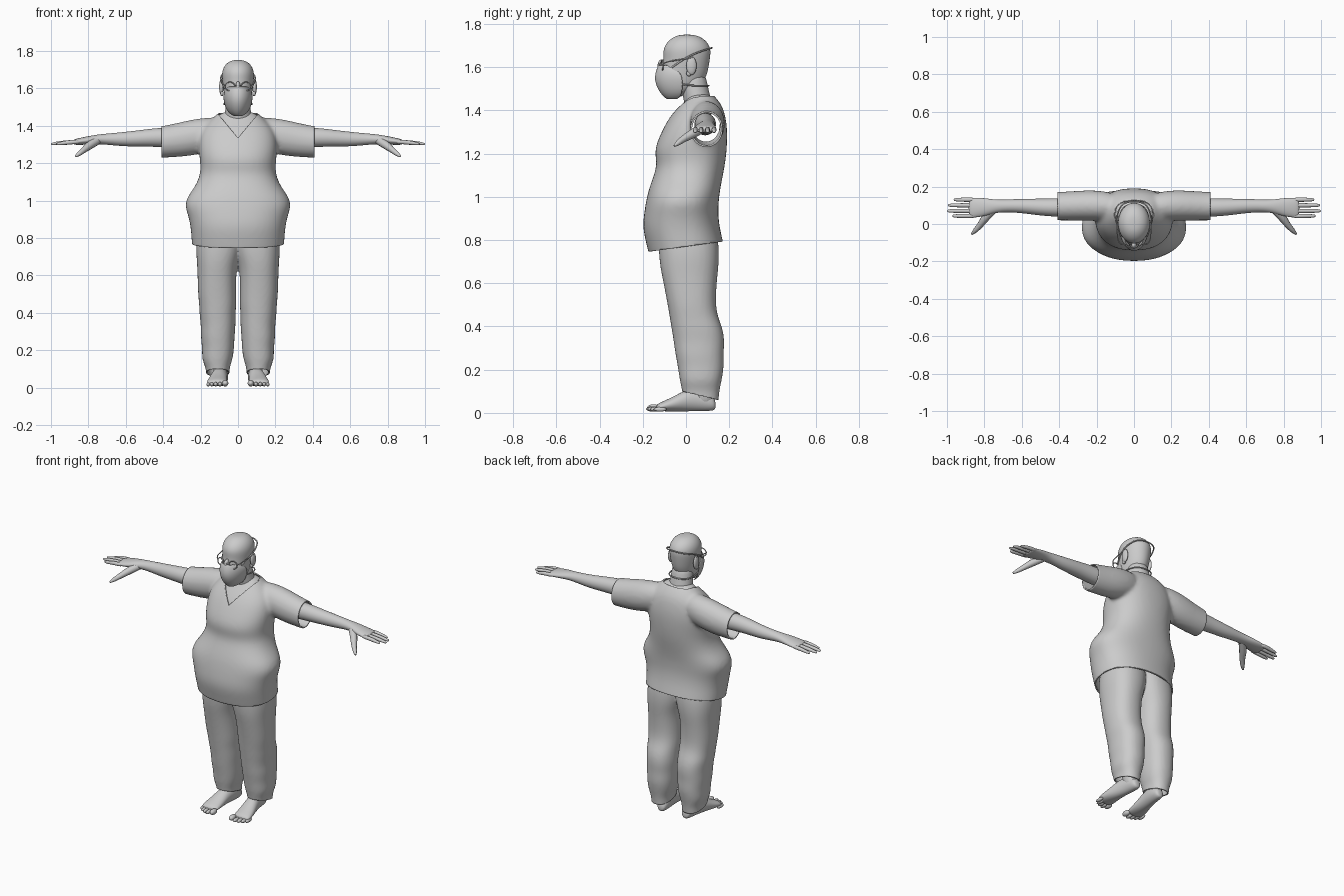
import bpy, bmesh, math
from mathutils import Vector

if "Cube" in bpy.data.objects:
    bpy.data.objects.remove(bpy.data.objects["Cube"])

AX = {'z': lambda t, a, b: (a, b, t), 'x': lambda t, a, b: (t, a, b), 'y': lambda t, a, b: (a, t, b)}

def add(name, me):
    ob = bpy.data.objects.new(name, me)
    bpy.context.collection.objects.link(ob)
    return ob

def finish(ob, sub=0, mirror=False, thick=0):
    ob.data.shade_smooth()
    if mirror:
        ob.modifiers.new("mirror", 'MIRROR').use_mirror_merge = False
    if thick:
        m = ob.modifiers.new("thickness", 'SOLIDIFY')
        m.thickness, m.offset = thick, -1
    if sub:
        m = ob.modifiers.new("smooth", 'SUBSURF')
        m.levels = m.render_levels = sub
    return ob

def loft(name, rings, axis='z', n=16, power=2.0, sub=2, mirror=False):
    """Closed skin over rings (t, a_min, a_max, b_min, b_max) along an axis."""
    bm = bmesh.new()
    rows = []
    for t, a0, a1, b0, b1 in rings:
        row = []
        for i in range(n):
            c, s = math.cos(2 * math.pi * i / n), math.sin(2 * math.pi * i / n)
            u = math.copysign(abs(c) ** (2 / power), c)
            v = math.copysign(abs(s) ** (2 / power), s)
            row.append(bm.verts.new(AX[axis](t, (a0 + a1 + (a1 - a0) * u) / 2, (b0 + b1 + (b1 - b0) * v) / 2)))
        rows.append(row)
    for p, q in zip(rows, rows[1:]):
        for i in range(n):
            bm.faces.new((p[i], p[(i + 1) % n], q[(i + 1) % n], q[i]))
    bm.faces.new(rows[0])
    bm.faces.new(rows[-1])
    bmesh.ops.recalc_face_normals(bm, faces=bm.faces)
    me = bpy.data.meshes.new(name)
    bm.to_mesh(me)
    bm.free()
    return finish(add(name, me), sub, mirror)

def sym(rings):
    """(z, half width, y front, y back) -> loft rings centred on x = 0."""
    return [(z, -w, w, f, b) for z, w, f, b in rings]

def mid(rings):
    """(t, centre, half, centre, half) -> loft rings."""
    return [(t, c - h, c + h, d - k, d + k) for t, c, h, d, k in rings]

def baked(ob):
    dg = bpy.context.evaluated_depsgraph_get()
    return bpy.data.meshes.new_from_object(ob.evaluated_get(dg))

def tube(name, pts, r, radii=None, mirror=False, cyclic=False):
    cu = bpy.data.curves.new(name, 'CURVE')
    cu.dimensions, cu.bevel_depth, cu.bevel_resolution, cu.use_fill_caps = '3D', r, 3, True
    sp = cu.splines.new('NURBS')
    sp.points.add(len(pts) - 1)
    for i, p in enumerate(pts):
        sp.points[i].co = (*p, 1)
        sp.points[i].radius = radii[i] if radii else 1
    sp.order_u, sp.use_endpoint_u, sp.use_cyclic_u, sp.resolution_u = 3, not cyclic, cyclic, 6
    tmp = add("tmp", cu)
    me = baked(tmp)
    bpy.data.objects.remove(tmp)
    return finish(add(name, me), 0, mirror)

def ball(name, loc, size, mirror=False, seg=20):
    bm = bmesh.new()
    bmesh.ops.create_uvsphere(bm, u_segments=seg, v_segments=seg // 2 + 2, radius=1)
    for v in bm.verts:
        v.co = Vector([l + c * s for l, c, s in zip(loc, v.co, size)])
    me = bpy.data.meshes.new(name)
    bm.to_mesh(me)
    bm.free()
    return finish(add(name, me), 0, mirror)

def fuse(parts, voxel, smooth):
    """Blend overlapping parts into one skin and return it as a bmesh."""
    bm = bmesh.new()
    for p in parts:
        bm.from_mesh(baked(p))
        bpy.data.objects.remove(p)
    me = bpy.data.meshes.new("fused")
    bm.to_mesh(me)
    bm.free()
    ob = add("fused", me)
    m = ob.modifiers.new("remesh", 'REMESH')
    m.mode, m.voxel_size = 'VOXEL', voxel
    m = ob.modifiers.new("relax", 'SMOOTH')
    m.factor, m.iterations = 0.5, smooth
    out = bmesh.new()
    out.from_mesh(baked(ob))
    bpy.data.objects.remove(ob)
    return out

def cut(bm, co, no, clear=True):
    bmesh.ops.bisect_plane(bm, geom=bm.verts[:] + bm.edges[:] + bm.faces[:], plane_co=co, plane_no=no, clear_outer=clear)

def drop(bm, test):
    bmesh.ops.delete(bm, geom=[f for f in bm.faces if test(f.calc_center_median())], context='FACES')

def emit(name, bm, thick):
    me = bpy.data.meshes.new(name)
    bm.to_mesh(me)
    return finish(add(name, me), thick=thick)

# Shirt: torso and sleeves blended, then opened at hem, cuffs and neck
torso = loft("torso", sym([
    (.68, .24, -.165, .185), (.76, .249, -.178, .182), (.85, .253, -.203, .158), (.92, .268, -.196, .15),
    (.97, .287, -.188, .152), (1.02, .275, -.178, .157), (1.08, .226, -.158, .168), (1.15, .2, -.132, .182),
    (1.215, .205, -.152, .19), (1.30, .215, -.115, .194), (1.37, .2, -.078, .185), (1.42, .16, -.038, .17),
    (1.46, .115, -.005, .14), (1.49, .08, .015, .11)]), n=24, power=2.3)
sleeves = loft("sleeves", mid([
    (.06, .09, .07, 1.37, .08), (.2, .1, .085, 1.345, .1), (.3, .098, .081, 1.327, .096),
    (.4, .095, .078, 1.313, .086), (.48, .095, .076, 1.31, .083)]), 'x', mirror=True)
shirt = fuse([torso, sleeves], .011, 7)

# Skin showing inside the neckline
skin = shirt.copy()
skin.normal_update()
for v, n in [(v, v.normal.copy()) for v in skin.verts]:
    v.co -= n * .01
drop(skin, lambda c: c.z < 1.3 or abs(c.x) > .14)
emit("chest_skin", skin, 0)

cut(shirt, (0, 0, .77), (0, .139, -1))
for s in (1, -1):
    cut(shirt, (s * .408, 0, 0), (s, 0, 0))
    cut(shirt, (0, 0, 1.335), (-1.2 * s, 0, 1), False)
cut(shirt, (0, 0, 1.468), (0, 0, 1))
drop(shirt, lambda c: c.y < .06 and c.z > 1.335 + 1.2 * abs(c.x))
emit("shirt", shirt, .008)

# Trousers: two legs blended at the hips, open at the ankles
legs = loft("legs", [
    (.88, -.03, .2, -.11, .13), (.8, -.03, .222, -.13, .152), (.72, -.02, .225, -.126, .155),
    (.66, .0, .22, -.118, .15), (.6, .009, .217, -.105, .143), (.5, .01, .215, -.086, .138),
    (.44, .009, .208, -.076, .15), (.39, .012, .207, -.068, .172), (.33, .012, .199, -.058, .18),
    (.27, .018, .2, -.05, .174), (.21, .02, .192, -.038, .177), (.15, .028, .194, -.03, .166),
    (.11, .044, .174, -.02, .157), (.07, .046, .17, -.015, .152), (.0, .05, .165, -.01, .15)],
    n=20, power=2.3, mirror=True)
trousers = fuse([legs], .009, 4)
cut(trousers, (0, .065, .08), (0, -.235, -1))
emit("trousers", trousers, .008)

# Feet with ankles and toes
loft("foot", mid([
    (.138, .086, .018, .035, .018), (.122, .086, .033, .046, .038), (.06, .09, .039, .062, .055),
    (0, .1, .043, .058, .052), (-.06, .108, .051, .04, .034), (-.11, .113, .056, .03, .023),
    (-.14, .112, .05, .024, .014)]), 'y', mirror=True)
loft("ankle", mid([(.03, .09, .036, .085, .045), (.09, .092, .039, .075, .05), (.2, .1, .05, .07, .06)]), mirror=True)
for i, (x, y, r) in enumerate([(.068, -.15, .017), (.096, -.155, .012), (.119, -.148, .0115),
                               (.14, -.136, .011), (.159, -.12, .0105)]):
    ball(f"toe_{i + 1}", (x, y, r + .006), (r, .03, r), True, 14)

# Arms, palms, fingers and thumbs
loft("arm", mid([
    (.27, .09, .055, 1.335, .055), (.42, .088, .05, 1.338, .053), (.5, .09, .046, 1.334, .046),
    (.6, .097, .039, 1.328, .04), (.68, .097, .034, 1.328, .032), (.74, .095, .035, 1.328, .027),
    (.8, .09, .05, 1.322, .023), (.86, .087, .055, 1.314, .018), (.885, .087, .052, 1.312, .012)]), 'x', mirror=True)
for name, y, tip in [("index", .043, .972), ("middle", .07, 1.0), ("ring", .1, .995), ("little", .13, .965)]:
    loft(name + "_finger", mid([
        (.84, y, .012, 1.314, .012), (.9, y, .0125, 1.312, .0125), (tip - .04, y, .011, 1.307, .011),
        (tip - .01, y, .0095, 1.303, .0085), (tip, y, .005, 1.302, .004)]), 'x', n=10, sub=1, mirror=True)
tube("thumb", [(.75, .08, 1.322), (.79, .04, 1.298), (.825, -.01, 1.27), (.855, -.042, 1.246), (.868, -.054, 1.236)],
     .02, [1.1, 1.15, .8, .6, .25], True)

# Head, neck, ears and nose
loft("head", sym([
    (1.457, .022, -.085, -.04), (1.475, .045, -.108, .0), (1.51, .064, -.117, .07), (1.56, .074, -.12, .097),
    (1.6, .08, -.11, .106), (1.64, .085, -.104, .112), (1.68, .088, -.108, .117), (1.712, .079, -.093, .104),
    (1.738, .058, -.064, .075), (1.752, .025, -.028, .036)]), n=20)
loft("neck", sym([(1.36, .085, .0, .135), (1.45, .073, -.01, .118), (1.52, .066, -.03, .1), (1.58, .06, -.03, .09)]))
ball("ear", (.089, .025, 1.607), (.012, .024, .043), True)
ball("earlobe", (.086, .014, 1.572), (.009, .013, .014), True, 12)
ball("nose", (0, -.112, 1.607), (.014, .02, .03), False, 14)

# Face mask: curved sheet over nose, cheeks and chin
bm = bmesh.new()
rows = []
for z, w, f, b in [(1.612, .05, -.128, -.075), (1.58, .079, -.142, -.022), (1.54, .079, -.147, -.015),
                   (1.5, .07, -.132, -.015), (1.468, .052, -.11, -.02), (1.45, .022, -.085, -.04)]:
    rows.append([bm.verts.new((w * math.sin(a), b + (f - b) * math.cos(a), z))
                 for a in [math.pi * (i / 14 - .5) for i in range(15)]])
for p, q in zip(rows, rows[1:]):
    for i in range(14):
        bm.faces.new((p[i], q[i], q[i + 1], p[i + 1]))
me = bpy.data.meshes.new("face_mask")
bm.to_mesh(me)
finish(add("face_mask", me), 1, thick=.004)

# Mask straps and round spectacles
for name, half in [("upper_strap", [(.07, -.065, 1.6), (.093, -.01, 1.64), (.09, .06, 1.672), (.055, .12, 1.69)]),
                   ("lower_strap", [(.066, -.04, 1.525), (.077, .02, 1.515), (.07, .075, 1.515), (.035, .105, 1.515)])]:
    tube(name, half + [(-x, y, z) for x, y, z in half[::-1]], .004)
tube("spectacle_rim", [(.043 + .026 * math.cos(a), -.118 + .012 * abs(math.cos(a / 2)), 1.61 + .024 * math.sin(a))
                       for a in [math.pi * i / 6 for i in range(12)]], .003, mirror=True, cyclic=True)
tube("spectacle_bridge", [(-.02, -.12, 1.614), (0, -.134, 1.622), (.02, -.12, 1.614)], .003)
tube("spectacle_arm", [(.066, -.108, 1.615), (.088, -.095, 1.625), (.09, -.03, 1.635), (.094, .03, 1.645)], .003, mirror=True)
